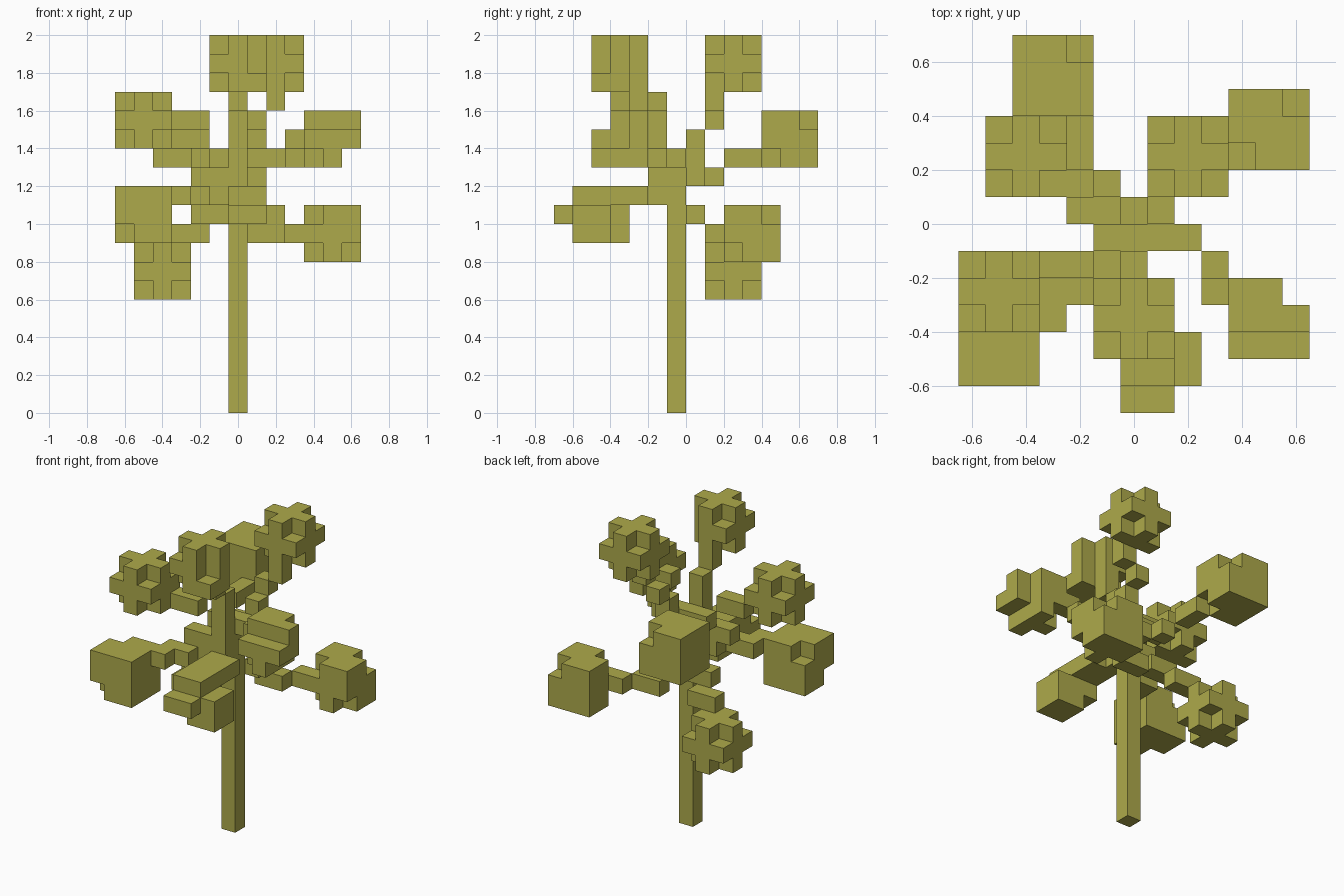
import bpy
import bmesh
from mathutils import Vector

UNIT = 0.1
default_cube = bpy.data.objects.get("Cube")
if default_cube:
    bpy.data.objects.remove(default_cube, do_unlink=True)

olive = bpy.data.materials.new("olive_green")
olive.use_nodes = True
olive_colour = (0.42, 0.4, 0.07, 1)
olive.diffuse_color = olive_colour
olive.node_tree.nodes["Principled BSDF"].inputs["Base Color"].default_value = olive_colour

DIRECTIONS = [Vector(d) for d in
              ((1, 0, 0), (-1, 0, 0), (0, 1, 0), (0, -1, 0), (0, 0, 1), (0, 0, -1))]


def block(start, end):
    """All the cells between two corner cells, both included."""
    spans = [range(min(a, b), max(a, b) + 1) for a, b in zip(start, end)]
    return {(x, y, z) for x in spans[0] for y in spans[1] for z in spans[2]}


def build(name, cells):
    """Make one mesh from the exposed sides of the cells."""
    bm = bmesh.new()
    for cell in cells:
        centre = Vector(cell) + Vector((0, 0.5, 0.5))
        for normal in DIRECTIONS:
            neighbour = tuple(int(a + b) for a, b in zip(cell, normal))
            if neighbour in cells:
                continue
            u = Vector((normal.y, normal.z, normal.x))
            v = normal.cross(u)
            corners = [normal + u + v, normal - u + v, normal - u - v, normal + u - v]
            bm.faces.new([bm.verts.new((centre + c / 2) * UNIT) for c in corners])
    bmesh.ops.remove_doubles(bm, verts=bm.verts, dist=UNIT / 100)
    mesh = bpy.data.meshes.new(name)
    bm.to_mesh(mesh)
    bm.free()
    mesh.materials.append(olive)
    part = bpy.data.objects.new(name, mesh)
    bpy.context.collection.objects.link(part)


def branch(name, *blocks):
    build(name, set().union(*(block(start, end) for start, end in blocks)))


def leaf_cluster(name, centre, missing):
    """A three-cell cube without the cells picked by the rule."""
    cells = {c for c in block((-1, -1, -1), (1, 1, 1)) if not missing(*c)}
    build(name, {tuple(a + b for a, b in zip(c, centre)) for c in cells})


# Rules for the cells cut from each cluster
def all_corners(x, y, z):
    return abs(x * y * z) == 1


def upright_notches(x, y, z):
    corner = all_corners(x, y, z) and (x, y, z) != (1, -1, -1)
    return corner or (x == 1 and y != 0 and z == 0)


def stepped(x, y, z):
    post = x == 1 and y == 1
    ledge = y == -1 and z == 1
    base = z == -1 and x != 0 and (x, y) != (-1, 0)
    return post or ledge or base


def picked(*corners):
    return lambda x, y, z: (x, y, z) in corners


# Trunk
branch("trunk", ((0, -1, 0), (0, -1, 13)), ((-1, -1, 13), (-1, -1, 13)))

# Branches
branch("top_left_branch", ((1, 0, 12), (1, 0, 14)), ((1, 1, 15), (1, 1, 15)),
       ((2, 1, 16), (2, 1, 16)))
branch("top_front_branch", ((0, -2, 12), (0, -2, 15)), ((0, -3, 16), (0, -3, 16)))
branch("upper_right_branch", ((-2, -2, 12), (-1, -2, 12)), ((-3, -2, 14), (-2, -2, 14)))
branch("upper_left_branch", ((1, -1, 13), (2, -1, 13)), ((3, -2, 13), (3, -2, 13)),
       ((3, -3, 14), (3, -3, 14)))
branch("back_branch", ((0, 0, 12), (0, 0, 12)), ((-1, 1, 12), (-1, 1, 12)),
       ((-2, 2, 13), (-2, 3, 13)))
branch("lower_right_branch", ((-1, -2, 11), (-1, -2, 11)), ((-2, -3, 11), (-2, -3, 11)),
       ((-3, -4, 11), (-3, -3, 11)))
branch("lower_left_branch", ((1, 0, 10), (1, 0, 10)), ((1, 1, 9), (2, 1, 9)),
       ((3, 2, 9), (3, 2, 9)))
branch("lower_back_branch", ((-2, 0, 10), (-1, 0, 10)), ((-3, 1, 9), (-2, 1, 9)))
branch("front_branch", ((0, -2, 11), (0, -2, 11)), ((0, -6, 11), (1, -3, 11)),
       ((0, -7, 10), (1, -5, 10)), ((1, -6, 9), (2, -5, 10)))

# Leaf clusters
leaf_cluster("top_left_leaves", (2, 2, 18), all_corners)
leaf_cluster("top_front_leaves", (0, -4, 18), upright_notches)
leaf_cluster("upper_right_leaves", (-5, -3, 15), all_corners)
leaf_cluster("upper_left_leaves", (5, -4, 14), stepped)
leaf_cluster("back_leaves", (-3, 5, 14), picked((1, 1, 1), (1, -1, -1)))
leaf_cluster("lower_right_leaves", (-5, -5, 10), picked((-1, -1, -1), (-1, 1, 1)))
leaf_cluster("lower_left_leaves", (5, 3, 9),
             picked((-1, -1, 1), (1, -1, -1), (1, 1, 1), (-1, -1, -1)))
leaf_cluster("lower_back_leaves", (-4, 2, 7), all_corners)
